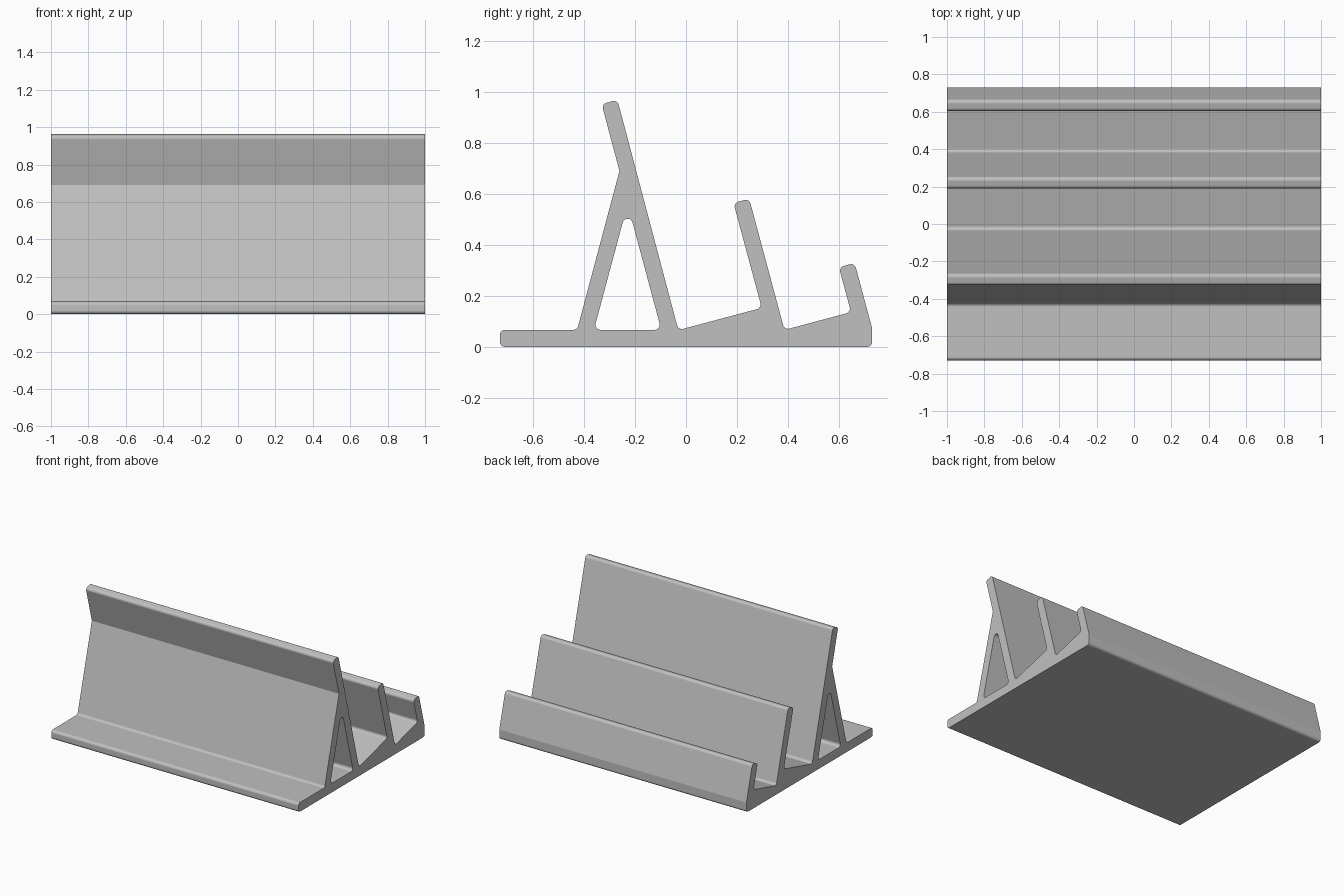
import bpy
from math import radians, tan, sin, cos, ceil
from mathutils import Matrix, Vector

cube = bpy.data.objects.get("Cube")
if cube:
    bpy.data.objects.remove(cube, do_unlink=True)

grey = bpy.data.materials.new("light_grey")
grey.use_nodes = True
colour = (0.53, 0.53, 0.53, 1)
grey.diffuse_color = colour
grey.node_tree.nodes["Principled BSDF"].inputs["Base Color"].default_value = colour

HALF_WIDTH = 1.0
LEAN = radians(15)
THICK = 0.064
FILLET = 0.02
BASE_TOP = 0.067


def fin_tip(y, z):
    """Back and front corners of a leaning fin's square-cut top."""
    return [(y, z), (y - THICK * cos(LEAN), z - THICK * sin(LEAN))]


def rounded(corners, sharp=()):
    """Replace each corner by an arc, except the ones listed as sharp."""
    pts = [Vector(c) for c in corners]
    out = []
    for i, p in enumerate(pts):
        if corners[i] in sharp:
            out.append(p)
            continue
        a = (pts[i - 1] - p).normalized()
        b = (pts[(i + 1) % len(pts)] - p).normalized()
        opening = a.angle(b)
        start = p + a * FILLET / tan(opening / 2)
        centre = p + (a + b).normalized() * FILLET / sin(opening / 2)
        turn = (radians(180) - opening) * (1 if a.x * b.y - a.y * b.x < 0 else -1)
        steps = ceil(abs(turn) / radians(12))
        for k in range(steps + 1):
            out.append(centre + Matrix.Rotation(turn * k / steps, 2) @ (start - centre))
    return out


# Side outline: base plate, three leaning fins and the front prop
back_bend = (0.73, 0.073)
prop_joint = (-0.261, 0.69)
outline = [(-0.73, 0), (0.73, 0), back_bend]
outline += fin_tip(0.6615, 0.329) + [(0.647, 0.1365), (0.386, 0.0665)]
outline += fin_tip(0.248, 0.581) + [(0.297, 0.153), (-0.03, 0.066)]
outline += fin_tip(-0.269, 0.969) + [prop_joint]
outline += [(-0.427, BASE_TOP), (-0.73, BASE_TOP)]

# Triangular opening between the prop and the tall fin
opening = [(-0.361, BASE_TOP), (-0.097, BASE_TOP), (-0.229, 0.56)]

curve = bpy.data.curves.new("stand_profile", "CURVE")
curve.dimensions = "2D"
curve.fill_mode = "BOTH"
curve.extrude = HALF_WIDTH
for loop in (rounded(outline, (back_bend, prop_joint)), rounded(opening)):
    spline = curve.splines.new("POLY")
    spline.points.add(len(loop) - 1)
    for point, co in zip(spline.points, loop):
        point.co = (co.x, co.y, 0, 1)
    spline.use_cyclic_u = True

# Turn the extruded profile into a mesh running along x
stand = bpy.data.objects.new("stand", curve)
bpy.context.collection.objects.link(stand)
bpy.ops.object.select_all(action="DESELECT")
stand.select_set(True)
bpy.context.view_layer.objects.active = stand
bpy.ops.object.convert(target="MESH")
stand = bpy.context.object
stand.name = "stand"
stand.data.transform(Matrix(((0, 0, 1, 0), (1, 0, 0, 0), (0, 1, 0, 0), (0, 0, 0, 1))))
stand.data.materials.clear()
stand.data.materials.append(grey)

# Weld the caps to the walls and shade the fillets smooth
bpy.ops.object.mode_set(mode="EDIT")
bpy.ops.mesh.select_all(action="SELECT")
bpy.ops.mesh.remove_doubles(threshold=0.0005)
bpy.ops.mesh.normals_make_consistent(inside=False)
bpy.ops.object.mode_set(mode="OBJECT")
bpy.ops.object.shade_smooth_by_angle(angle=radians(14))
flatten = stand.modifiers.new("flat_walls", "WEIGHTED_NORMAL")
flatten.keep_sharp = True
